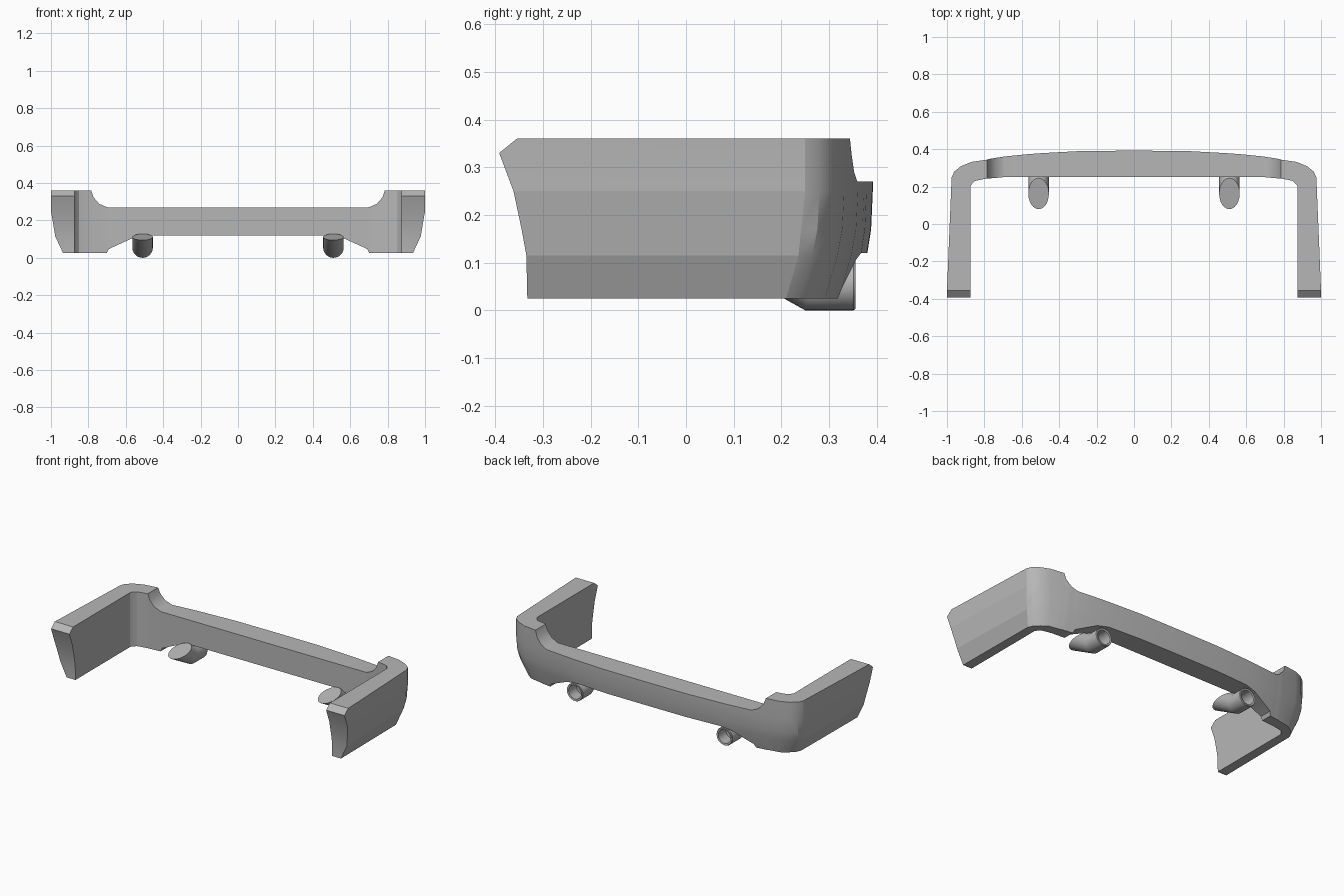
import bpy, bmesh, math

if "Cube" in bpy.data.objects:
    bpy.data.objects.remove(bpy.data.objects["Cube"])

grey = bpy.data.materials.new("dark_grey")
grey.diffuse_color = (0.47, 0.47, 0.47, 1)
grey.use_nodes = True
grey.node_tree.nodes["Principled BSDF"].inputs["Base Color"].default_value = grey.diffuse_color


def finish(name, bm, angle):
    bmesh.ops.recalc_face_normals(bm, faces=bm.faces)
    me = bpy.data.meshes.new(name)
    bm.to_mesh(me)
    bm.free()
    me.materials.append(grey)
    ob = bpy.data.objects.new(name, me)
    bpy.context.collection.objects.link(ob)
    bpy.ops.object.select_all(action='DESELECT')
    ob.select_set(True)
    bpy.context.view_layer.objects.active = ob
    bpy.ops.object.shade_smooth_by_angle(angle=math.radians(angle))
    return ob


def skin(bm, rings):
    for a, b in zip(rings, rings[1:]):
        n = len(a)
        for i in range(n):
            j = (i + 1) % n
            bm.faces.new((a[i], a[j], b[j], b[i]))


# Share of the bottom tuck-in at each height
def tuck(z):
    pts = [(0.025, 1), (0.115, 0.35), (0.17, 0.1), (0.25, 0), (1, 0)]
    for (z0, f0), (z1, f1) in zip(pts, pts[1:]):
        if z <= z1:
            return f0 + (f1 - f0) * (z - z0) / (z1 - z0)


# Bumper stations: outer x, y, inner x, y, top z, bottom z, tuck x, y
T, B = 0.36, 0.025
stations = [
    (1.0, None, 0.875, None, T, B, -0.065, 0),
    (0.975, 0.25, 0.875, 0.20, T, B, -0.045, -0.04),
    (0.961, 0.28, 0.868, 0.212, T, B, -0.045, -0.042),
    (0.927, 0.308, 0.85, 0.23, T, B, -0.04, -0.042),
    (0.87, 0.332, 0.82, 0.237, T, B, -0.02, -0.04),
    (0.785, 0.344, 0.785, 0.243, T, B, 0, -0.04),
    (0.772, 0.348, 0.772, 0.244, 0.323, B, 0, -0.04),
    (0.742, 0.353, 0.742, 0.246, 0.289, B, 0, -0.04),
    (0.702, 0.359, 0.702, 0.25, 0.271, B, 0, -0.04),
    (0.692, 0.361, 0.692, 0.25, 0.27, 0.047, 0, -0.04),
    (0.56, 0.374, 0.56, 0.25, 0.27, 0.107, 0, -0.04),
    (0.49, 0.379, 0.49, 0.25, 0.27, 0.12, 0, -0.035),
    (0.27, 0.391, 0.27, 0.25, 0.27, 0.12, 0, -0.035),
    (0.0, 0.392, 0.0, 0.25, 0.27, 0.12, 0, -0.035),
]
end_y = [-0.333, -0.335, -0.345, -0.362, -0.392, -0.355]

bm = bmesh.new()
rings = []
for n, (ox, oy, ix, iy, zt, zb, dx, dy) in enumerate(stations):
    zs = [zb, max(0.115, zb + 0.003), 0.17, 0.25, min(0.33, zt - 0.003), zt]
    outer, inner = [], []
    for k, z in enumerate(zs):
        f = 0.21 if k == 2 and n < 2 else tuck(z)
        y0 = end_y[k] if oy is None else oy
        y1 = end_y[k] if iy is None else iy
        outer.append(bm.verts.new((ox + dx * f, y0 + dy * f, z)))
        inner.append(bm.verts.new((ix, y1, z)))
    rings.append(outer + inner[::-1])
skin(bm, rings)
# End cap of the side wing
r = rings[0]
for k in range(5):
    bm.faces.new((r[k], r[k + 1], r[10 - k], r[11 - k]))
# Creases: corner line and the two lines along the wing
creases = [(rings[1][k], rings[1][k + 1]) for k in range(5)]
creases += [(rings[0][k], rings[1][k]) for k in (1, 3)]
for pair in creases:
    bm.edges.get(pair).smooth = False
bumper = finish("bumper", bm, 28)
m = bumper.modifiers.new("mirror", 'MIRROR')
m.use_clip = True


# Exhaust tips: hollow at the back, bent upward and cut off at the front
def exhaust(name, x):
    bm = bmesh.new()
    n, cz, slope = 24, 0.055, 0.556
    circ = [(math.cos(2 * math.pi * i / n), math.sin(2 * math.pi * i / n))
            for i in range(n)]

    def ring(y, rad):
        return [bm.verts.new((x + c * rad, y, cz + s * rad)) for c, s in circ]

    rings = [ring(0.28, 0.042), ring(0.354, 0.042), ring(0.356, 0.052),
             ring(0.352, 0.055)]
    bend, cut = [], []
    for c, s in circ:
        z = cz + s * 0.055
        y = 0.25 + z * math.tan(math.radians(14.5))
        t = (0.079 + 0.2 * y - z) / (slope + 0.2)
        bend.append(bm.verts.new((x + c * 0.055, y, z)))
        cut.append(bm.verts.new((x + c * 0.055, y - t, z + slope * t)))
    rings += [bend, cut]
    skin(bm, rings)
    bm.faces.new(rings[0])
    bm.faces.new(cut)
    return finish(name, bm, 35)


for side, x in (("left", -0.51), ("right", 0.51)):
    exhaust("exhaust_tip_" + side, x)
